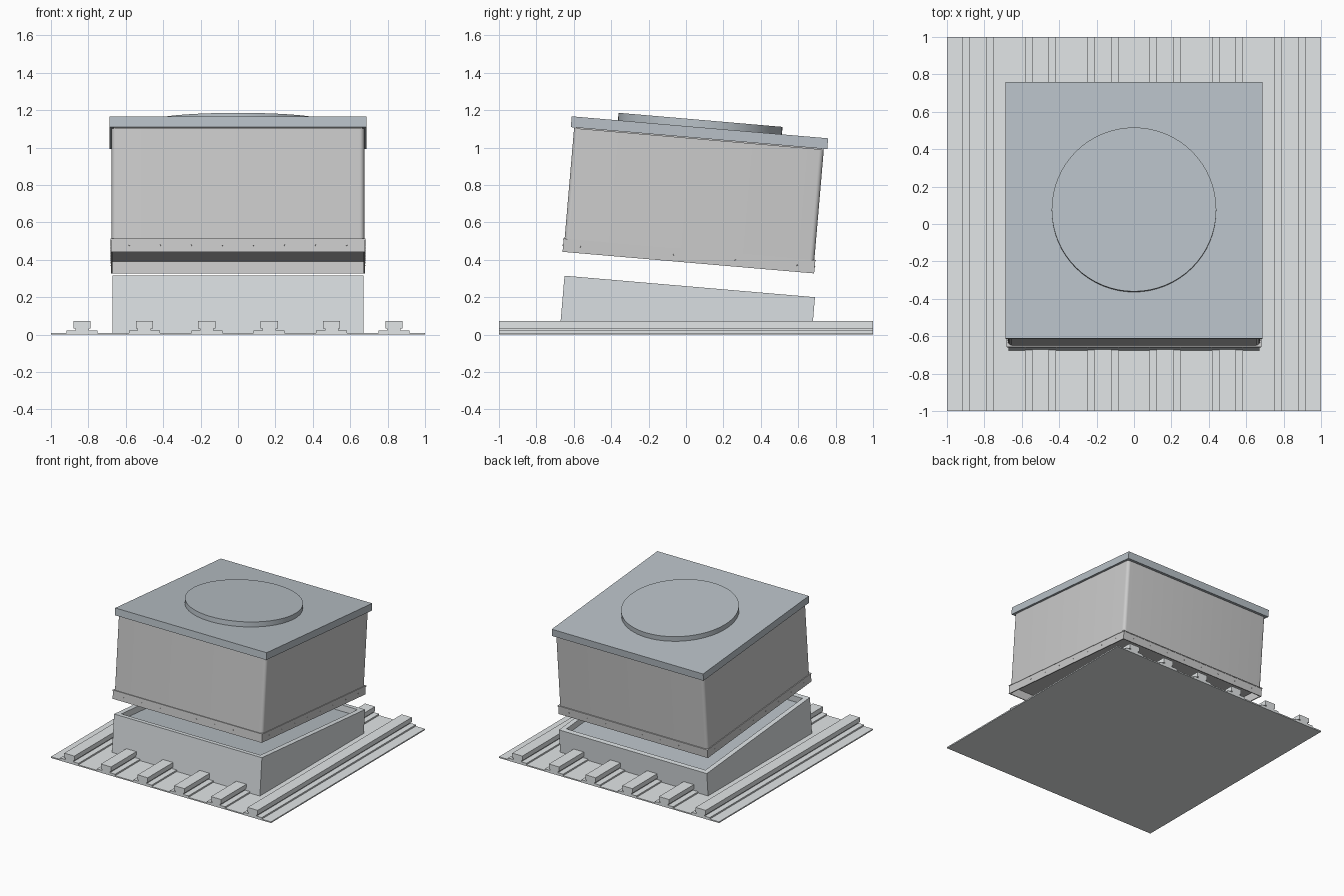
import bpy, bmesh, math
from mathutils import Matrix, Vector

if "Cube" in bpy.data.objects:
    bpy.data.objects.remove(bpy.data.objects["Cube"])

TILT = math.radians(4.9)
ROT = Matrix.Rotation(-TILT, 4, 'X')
HOOD = Matrix.Translation((0, 0.0125, 0.385)) @ ROT    # frame of raised hood
CURB = Matrix.Translation((0, 0.02, 0.2575)) @ ROT     # frame of curb rim


def material(name, rgb):
    m = bpy.data.materials.new(name)
    m.diffuse_color = (*rgb, 1)
    m.use_nodes = True
    m.node_tree.nodes["Principled BSDF"].inputs["Base Color"].default_value = m.diffuse_color
    return m


ROOF = material("roof_metal", (0.76, 0.79, 0.80))
CURB_MAT = material("curb_metal", (0.70, 0.74, 0.76))
LID = material("lid_metal", (0.48, 0.53, 0.57))
GREY = material("hood_metal", (0.62, 0.62, 0.62))


def finish(name, bm, mat, matrix=Matrix()):
    bmesh.ops.recalc_face_normals(bm, faces=bm.faces)
    me = bpy.data.meshes.new(name)
    bm.to_mesh(me)
    bm.free()
    me.materials.append(mat)
    ob = bpy.data.objects.new(name, me)
    bpy.context.collection.objects.link(ob)
    ob.matrix_world = matrix
    return ob


def smooth(ob):
    bpy.ops.object.select_all(action='DESELECT')
    ob.select_set(True)
    bpy.context.view_layer.objects.active = ob
    bpy.ops.object.shade_smooth_by_angle(angle=math.radians(35))


def box(name, hx, hy, z0, z1, mat, matrix=Matrix(), corner=0):
    bm = bmesh.new()
    bmesh.ops.create_cube(bm, size=1)
    for v in bm.verts:
        v.co = Vector((v.co.x * 2 * hx, v.co.y * 2 * hy, z1 if v.co.z > 0 else z0))
    if corner:
        edges = [e for e in bm.edges if abs(e.verts[0].co.z - e.verts[1].co.z) > 1e-4]
        bmesh.ops.bevel(bm, geom=edges, offset=corner, segments=6, profile=0.5, affect='EDGES')
    ob = finish(name, bm, mat, matrix)
    if corner:
        smooth(ob)
    return ob


def frame(name, hx, hy, wall, bottom, top, mat, matrix):
    """Hollow rectangular wall; bottom is a function of (local x, y)."""
    bm = bmesh.new()
    rings = []
    for inset, upper in ((0, False), (0, True), (wall, True), (wall, False)):
        ring = []
        for sx, sy in ((-1, -1), (1, -1), (1, 1), (-1, 1)):
            x, y = sx * (hx - inset), sy * (hy - inset)
            ring.append(bm.verts.new((x, y, top if upper else bottom(x, y))))
        rings.append(ring)
    for i in range(4):
        a, b = rings[i], rings[(i + 1) % 4]
        for j in range(4):
            k = (j + 1) % 4
            bm.faces.new((a[j], a[k], b[k], b[j]))
    return finish(name, bm, mat, matrix)


# Roof sheet
box("roof_sheet", 1, 1, 0, 0.01, ROOF)

# Standing ribs: half profile mirrored and extruded along y
HALF = [(0.083, 0.009), (0.083, 0.022), (0.036, 0.022), (0.036, 0.032), (0.046, 0.034), (0.046, 0.072)]
PROFILE = HALF + [(-x, z) for x, z in reversed(HALF)]
for i in range(6):
    bm = bmesh.new()
    cx = (i - 2.5) / 3
    face = bm.faces.new([bm.verts.new((cx + x, -1, z)) for x, z in PROFILE])
    ext = bmesh.ops.extrude_face_region(bm, geom=[face], use_keep_orig=True)
    verts = [g for g in ext["geom"] if isinstance(g, bmesh.types.BMVert)]
    bmesh.ops.translate(bm, verts=verts, vec=(0, 2, 0))
    finish(f"roof_rib_{i + 1}", bm, ROOF)

# Wedge curb with level foot and sloping rim
foot = lambda x, y: (0.008 - 0.2575 + y * math.sin(TILT)) / math.cos(TILT)
frame("curb", 0.672, 0.672, 0.04, foot, 0, CURB_MAT, CURB)
box("curb_inner_panel", 0.633, 0.633, -0.06, -0.05, LID, CURB)

# Skirt around the bottom of the hood, with top lip
frame("hood_skirt", 0.678, 0.675, 0.008, lambda x, y: 0, 0.066, GREY, HOOD)
box("skirt_lip", 0.681, 0.678, 0.064, 0.071, GREY, HOOD)

# Skirt screws, eight per side
bm = bmesh.new()
for side in range(4):
    turn = Matrix.Rotation(side * math.pi / 2, 4, 'Z')
    reach = 0.675 if side % 2 == 0 else 0.678
    for i in range(8):
        m = turn @ Matrix.Translation(((i - 3.5) * 0.166, -reach, 0.035)) @ Matrix.Rotation(math.pi / 2, 4, 'X')
        bmesh.ops.create_cone(bm, cap_ends=True, segments=8, radius1=0.004, radius2=0.003, depth=0.006, matrix=m)
finish("skirt_screws", bm, GREY, HOOD)

# Hood body with rounded vertical corners
box("hood_body", 0.675, 0.67, 0.07, 0.664, GREY, HOOD, corner=0.025)
box("hood_top_flange", 0.665, 0.66, 0.66, 0.672, GREY, HOOD)

# Lid and round disc on top
box("hood_lid", 0.688, 0.688, 0.668, 0.726, LID, HOOD)
bm = bmesh.new()
bmesh.ops.create_cone(bm, cap_ends=True, segments=64, radius1=0.44, radius2=0.44, depth=0.042,
                      matrix=Matrix.Translation((0, 0, 0.745)))
smooth(finish("lid_disc", bm, LID, HOOD))
